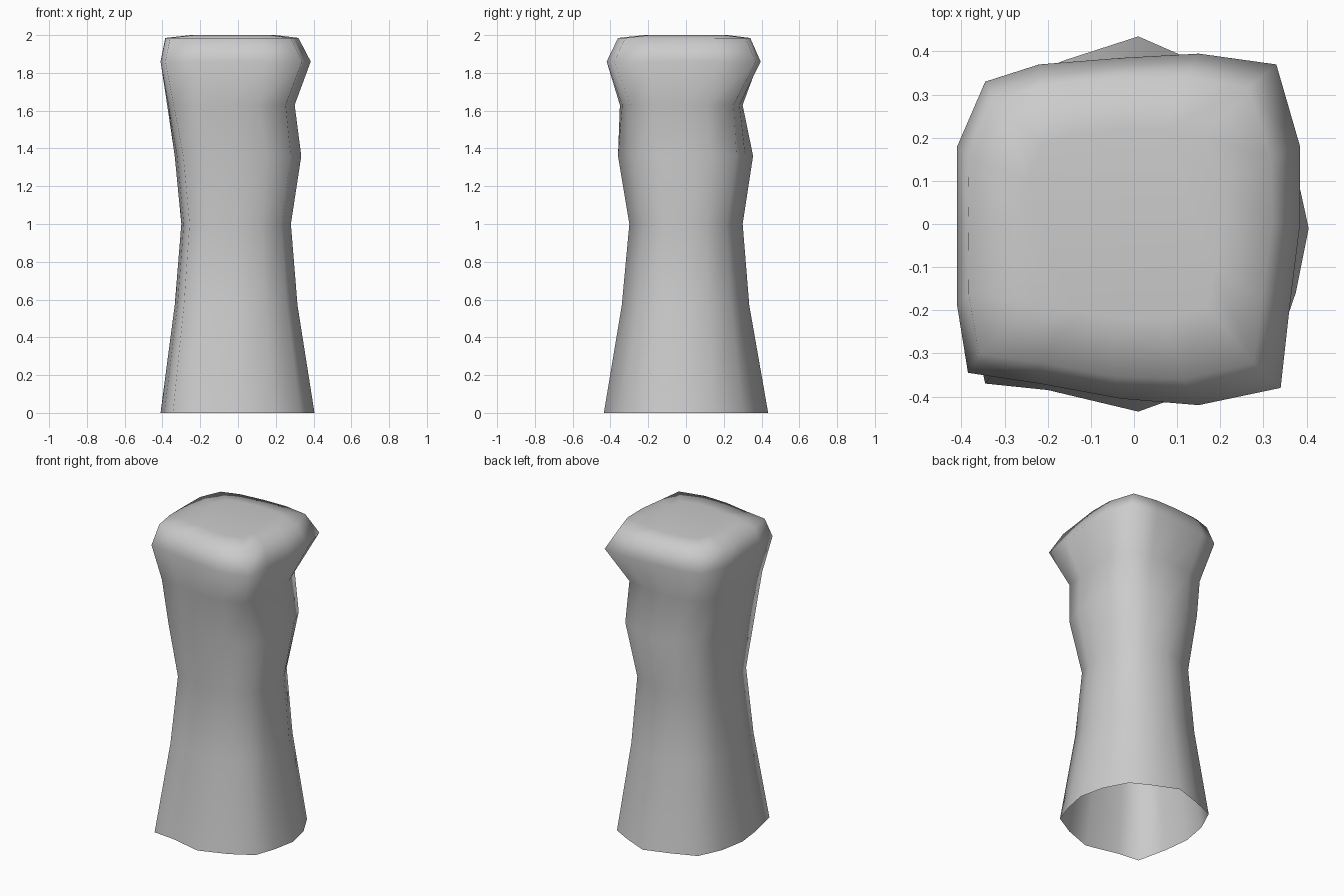
import bpy, bmesh
from mathutils import Vector

cube = bpy.data.objects.get("Cube")
if cube:
    bpy.data.objects.remove(cube, do_unlink=True)

# Outlines run counter-clockwise from the left side (+x)
FOOT = [(.405, -.01), (.37, .15), (.29, .30), (.17, .365), (.01, .435), (-.16, .38),
        (-.31, .32), (-.38, .17), (-.41, 0), (-.39, -.17), (-.345, -.37), (-.2, -.385),
        (.01, -.435), (.19, -.37), (.33, -.29), (.375, -.16)]
HEAD = [(.385, 0), (.385, .18), (.33, .37), (.15, .395), (-.03, .385), (-.22, .37),
        (-.345, .33), (-.41, .18), (-.41, 0), (-.41, -.19), (-.385, -.345), (-.22, -.37),
        (-.03, -.405), (.15, -.42), (.34, -.38), (.36, -.2)]

# Height, share of the square head outline, then x and y limits
RINGS = [(0, 0, -.41, .405, -.435, .435),
         (.57, .1, -.335, .315, -.34, .335),
         (1, .1, -.30, .28, -.30, .30),
         (1.36, .25, -.335, .335, -.36, .355),
         (1.63, .6, -.375, .30, -.35, .30),
         (1.86, 1, -.41, .385, -.42, .395),
         (1.985, .9, -.385, .32, -.36, .34),
         (2, .8, -.25, .2, -.22, .22)]


def fit(values, low, high):
    a, b = min(values), max(values)
    return [low + (v - a) / (b - a) * (high - low) for v in values]


def unit(outline):
    return [Vector(p) for p in zip(*(fit(axis, -1, 1) for axis in zip(*outline)))]


foot, head = unit(FOOT), unit(HEAD)

# Loft the rings, leave the foot open and close the top
bm = bmesh.new()
loops = []
for z, share, x0, x1, y0, y1 in RINGS:
    shape = [f.lerp(h, share) for f, h in zip(foot, head)]
    xs = fit([p.x for p in shape], x0, x1)
    ys = fit([p.y for p in shape], y0, y1)
    loops.append([bm.verts.new((x, y, z)) for x, y in zip(xs, ys)])
for low, high in zip(loops, loops[1:]):
    for i in range(len(low)):
        j = (i + 1) % len(low)
        bm.faces.new((low[i], low[j], high[j], high[i]))
bm.faces.new(loops[-1])
for face in bm.faces:
    face.smooth = True

mesh = bpy.data.meshes.new("pillar")
bm.to_mesh(mesh)
bm.free()
pillar = bpy.data.objects.new("pillar", mesh)
bpy.context.collection.objects.link(pillar)

# Plain grey stone
grey = bpy.data.materials.new("stone grey")
grey.use_nodes = True
colour = (.6, .6, .6, 1)
grey.diffuse_color = colour
grey.node_tree.nodes["Principled BSDF"].inputs["Base Color"].default_value = colour
mesh.materials.append(grey)
